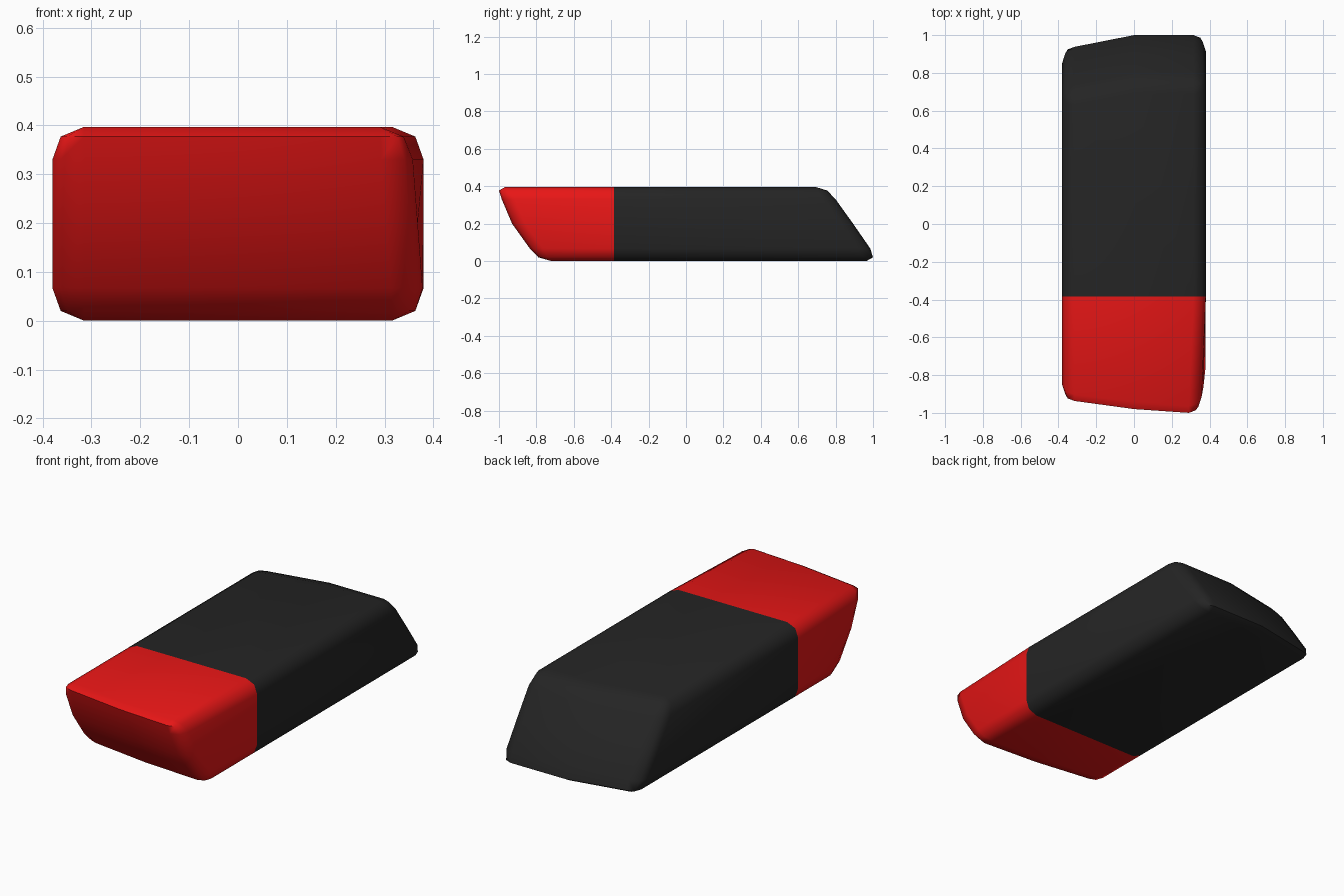
import bpy, bmesh

if "Cube" in bpy.data.objects:
    bpy.data.objects.remove(bpy.data.objects["Cube"])

SEAM = -0.385
CX = 0.315                       # x of the rounded corner centres
RX, RY = 0.065, 0.07             # corner radius across and along
LEVELS = [0, 0.02, 0.067, 0.2, 0.33, 0.377, 0.397]   # heights
SWELL = [0, 0.74, 1, 1, 1, 0.74, 0]                  # edge rounding per height
ARC = [(1, 0), (0.74, 0.74), (0, 1)]

def build_part(name, sign, reach, left_drop, mid_drop, tucks, color):
    """Loft of plan outlines from the seam to one slanted end."""
    bm = bmesh.new()
    rows = []
    for z, s, c, tuck in zip(LEVELS, SWELL, reach, tucks):
        w = CX + RX * s
        pts = [(-w, SEAM)]
        for ax, ay in ARC:
            pts.append((-CX - RX * s * ax, sign * (c - left_drop + RY * s * ay)))
        pts.append((0, sign * (c - mid_drop + RY * s)))
        for ax, ay in reversed(ARC):
            pts.append((CX - tuck + RX * s * ax, sign * (c + RY * s * ay)))
        pts.append((w, SEAM))
        rows.append([bm.verts.new((x, y, z)) for x, y in pts])
    for lo, hi in zip(rows, rows[1:]):
        for i in range(len(lo) - 1):
            bm.faces.new((lo[i], lo[i + 1], hi[i + 1], hi[i]))
    bm.faces.new(rows[0])
    bm.faces.new(rows[-1])
    bmesh.ops.remove_doubles(bm, verts=bm.verts, dist=0.0005)
    bmesh.ops.recalc_face_normals(bm, faces=bm.faces)
    # make sure the top cap faces up
    bm.normal_update()
    if max(bm.faces, key=lambda f: f.calc_center_median().z).normal.z < 0:
        bmesh.ops.reverse_faces(bm, faces=bm.faces)
    me = bpy.data.meshes.new(name)
    bm.to_mesh(me)
    bm.free()
    ob = bpy.data.objects.new(name, me)
    bpy.context.collection.objects.link(ob)
    mat = bpy.data.materials.new(name + "_color")
    mat.diffuse_color = color
    mat.use_nodes = True
    mat.node_tree.nodes["Principled BSDF"].inputs["Base Color"].default_value = mat.diffuse_color
    me.materials.append(mat)
    bpy.ops.object.select_all(action='DESELECT')
    ob.select_set(True)
    bpy.context.view_layer.objects.active = ob
    bpy.ops.object.shade_smooth_by_angle(angle=1.1)

# dark long half, slanting out toward the bottom
build_part("eraser_dark_body", 1,
           [0.965, 0.948, 0.915, 0.823, 0.73, 0.703, 0.69],
           0.062, 0.0, [0] * 7, (0.018, 0.018, 0.018, 1))

# red short half, worn and slanting out toward the top
build_part("eraser_red_tip", -1,
           [0.72, 0.738, 0.765, 0.86, 0.915, 0.948, 0.965],
           0.063, 0.02, [0, 0, 0.002, 0.012, 0.022, 0.024, 0.025],
           (0.8, 0.008, 0.008, 1))
